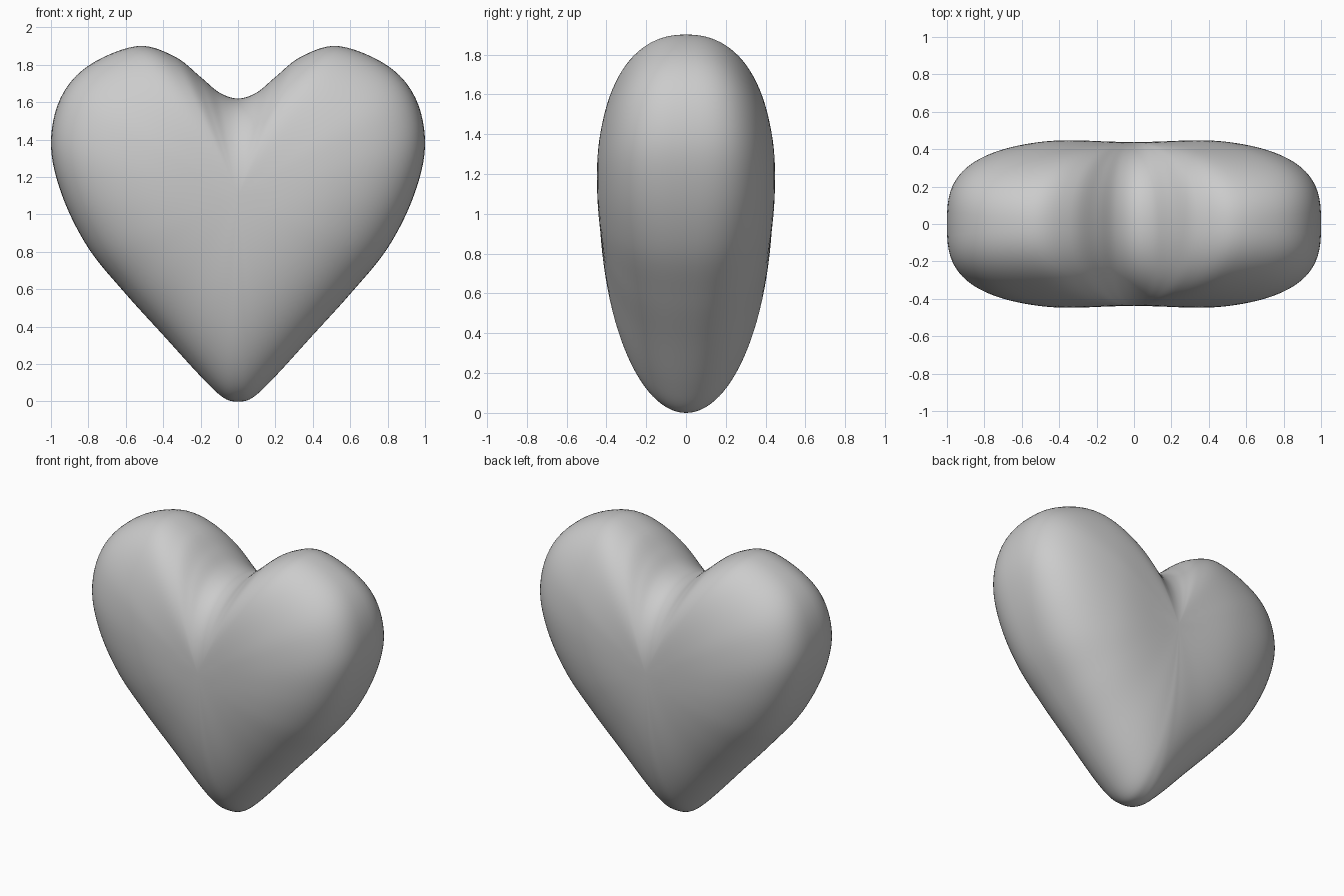
import bpy, bmesh, math
from mathutils import Vector

if "Cube" in bpy.data.objects:
    bpy.data.objects.remove(bpy.data.objects["Cube"])

# Right half of the heart outline, tip to notch: x, z, roundness exponent of the edge
HALF = [(0, 0, 2.0), (.08, .022, 2.0), (.2, .135, 2.1), (.4, .355, 2.25),
        (.6, .575, 2.45), (.8, .82, 2.7), (.94, 1.1, 2.95), (1, 1.37, 3.0),
        (.95, 1.62, 2.8), (.8, 1.795, 2.5), (.54, 1.9, 2.3), (.34, 1.845, 2.25),
        (.2, 1.735, 2.2), (.1, 1.652, 2.2), (0, 1.62, 2.2)]
CENTRE_Z = 1.1
DEPTH = .437
RINGS, STEPS = 56, 6


def smooth_loop(points, steps):
    """Closed Catmull-Rom curve through the points."""
    out, n = [], len(points)
    for i in range(n):
        a, b, c, d = (points[(i + k) % n] for k in (-1, 0, 1, 2))
        for j in range(steps):
            t = j / steps
            out.append(.5 * (2 * b + (c - a) * t + (2 * a - 5 * b + 4 * c - d) * t * t
                             + (3 * b - a - 3 * c + d) * t ** 3))
    return out


def surface_point(o, t):
    """Superellipse from the front pole (t=0) over the outline to the back pole."""
    s = max(0, math.sin(t)) ** (2 / o.z)
    c = math.cos(t)
    x = o.x * s
    z = CENTRE_Z + (o.y - CENTRE_Z) * s
    u = min(1, abs(x) / .5)
    lobe = 1 + .05 * u * u * (3 - 2 * u)      # lobes slightly fuller than the middle
    y = -math.copysign(abs(c) ** (2 / o.z), c) * DEPTH * lobe
    return (x, y, z)


# Heart body
right = [Vector(p) for p in HALF]
left = [Vector((-p.x, p.y, p.z)) for p in reversed(right[1:-1])]
outline = smooth_loop(right + left, STEPS)

bm = bmesh.new()
front = bm.verts.new((0, -DEPTH, CENTRE_Z))
back = bm.verts.new((0, DEPTH, CENTRE_Z))
rings = [[bm.verts.new(surface_point(o, math.pi * r / RINGS)) for o in outline]
         for r in range(1, RINGS)]
n = len(outline)
for i in range(n):
    j = (i + 1) % n
    bm.faces.new((front, rings[0][i], rings[0][j]))
    bm.faces.new((back, rings[-1][j], rings[-1][i]))
    for a, b in zip(rings, rings[1:]):
        bm.faces.new((a[i], b[i], b[j], a[j]))
bmesh.ops.recalc_face_normals(bm, faces=bm.faces)
for f in bm.faces:
    f.smooth = True

mesh = bpy.data.meshes.new("heart")
bm.to_mesh(mesh)
bm.free()
heart = bpy.data.objects.new("heart", mesh)
bpy.context.collection.objects.link(heart)
